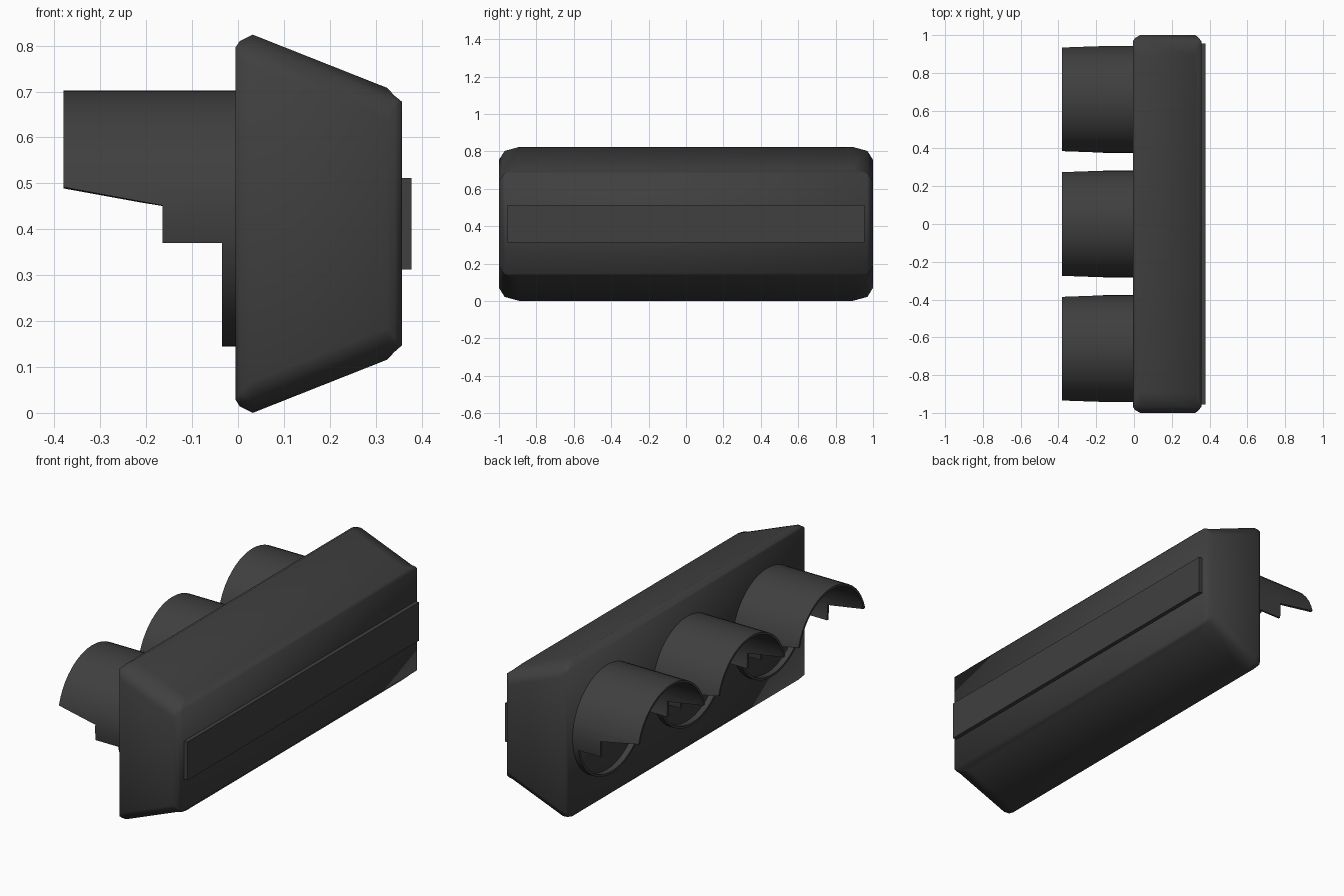
import bpy, bmesh, math

cube = bpy.data.objects.get("Cube")
if cube:
    bpy.data.objects.remove(cube, do_unlink=True)

# Single dark grey finish
grey = bpy.data.materials.new("dark_grey")
grey.use_nodes = True
colour = (0.05, 0.05, 0.05, 1)
grey.diffuse_color = colour
grey.node_tree.nodes["Principled BSDF"].inputs["Base Color"].default_value = colour


def finish(bm, name, angle=None):
    mesh = bpy.data.meshes.new(name)
    bm.to_mesh(mesh)
    bm.free()
    mesh.materials.append(grey)
    obj = bpy.data.objects.new(name, mesh)
    bpy.context.collection.objects.link(obj)
    if angle:
        bpy.ops.object.select_all(action='DESELECT')
        obj.select_set(True)
        bpy.context.view_layer.objects.active = obj
        bpy.ops.object.shade_smooth_by_angle(angle=math.radians(angle))
    return obj


def section(bm, x, half_y, z_low, z_high, cut):
    """Rectangle across the housing whose corners are eased by cut."""
    mid, half_z = (z_low + z_high) / 2, (z_high - z_low) / 2
    corner = [(half_y, half_z - 0.07 * cut),
              (half_y - 0.03 * cut, half_z - 0.022 * cut),
              (half_y - 0.11 * cut, half_z)]
    ring = []
    for sy, sz in ((1, 1), (-1, 1), (-1, -1), (1, -1)):
        for y, z in (corner if sy * sz > 0 else corner[::-1]):
            ring.append(bm.verts.new((x, sy * y, mid + sz * z)))
    return ring


# Housing: tapered box with soft edges, lofted along x
bm = bmesh.new()
layers = [(-0.005, 0.97, 0.028, 0.797, 0), (0.004, 0.983, 0.014, 0.81, 0.45),
          (0.032, 1.0, 0.0, 0.824, 1), (0.325, 1.0, 0.116, 0.708, 1),
          (0.341, 0.987, 0.133, 0.691, 0.45), (0.357, 0.968, 0.147, 0.678, 0)]
rings = [section(bm, *layer) for layer in layers]
for a, b in zip(rings, rings[1:]):
    for i in range(len(a)):
        j = (i + 1) % len(a)
        bm.faces.new((a[i], a[j], b[j], b[i]))
bm.faces.new(rings[0])
bm.faces.new(rings[-1])
bmesh.ops.remove_doubles(bm, verts=bm.verts, dist=0.0005)
bmesh.ops.recalc_face_normals(bm, faces=bm.faces)
finish(bm, "housing", 60)

# Mounting strip on the rear
bm = bmesh.new()
bmesh.ops.create_cube(bm, size=1)
for v in bm.verts:
    v.co = (0.364 + 0.028 * v.co.x, 1.91 * v.co.y, 0.412 + 0.2 * v.co.z)
finish(bm, "mounting_strip")

# Visors: full collar at the wall, stepped side, long sloping hood
CENTRE_Z, RY, RZ = 0.4235, 0.283, 0.279
STEP, SLOPE_LOW, SLOPE_HIGH = [(z - CENTRE_Z) / RZ for z in (0.37, 0.452, 0.492)]
angles = {math.tau * i / 48 for i in range(48)}
for s in (STEP, SLOPE_LOW, SLOPE_HIGH):
    angles |= {math.asin(s) % math.tau, math.pi - math.asin(s)}
angles = sorted(angles)


def tip(s):
    t = (s - SLOPE_LOW) / (SLOPE_HIGH - SLOPE_LOW)
    return -0.165 - 0.215 * min(max(t, 0), 1)


def visor(name, y):
    bm = bmesh.new()

    def vert(x, a):
        return bm.verts.new((x, y + RY * math.cos(a), CENTRE_Z + RZ * math.sin(a)))

    for a, b in zip(angles, angles[1:] + [angles[0] + math.tau]):
        height = math.sin((a + b) / 2)
        spans = [(0.0, 0.0, -0.035, -0.035)]
        if height > STEP:
            spans.append((-0.035, -0.035, -0.165, -0.165))
        if height > SLOPE_LOW:
            spans.append((-0.165, -0.165, tip(math.sin(a)), tip(math.sin(b))))
        for a0, b0, a1, b1 in spans:
            bm.faces.new((vert(a0, a), vert(a1, a), vert(b1, b), vert(b0, b)))
    bmesh.ops.remove_doubles(bm, verts=bm.verts, dist=0.0002)
    bmesh.ops.dissolve_degenerate(bm, edges=bm.edges, dist=0.0002)
    obj = finish(bm, name, 35)
    shell = obj.modifiers.new("thickness", 'SOLIDIFY')
    shell.thickness = 0.012
    shell.offset = -1
    # keep the rims crisp after thickening
    split = obj.modifiers.new("crisp_rims", 'EDGE_SPLIT')
    split.split_angle = math.radians(35)


for label, y in (("front", -0.66), ("middle", 0), ("back", 0.66)):
    visor(label + "_visor", y)
